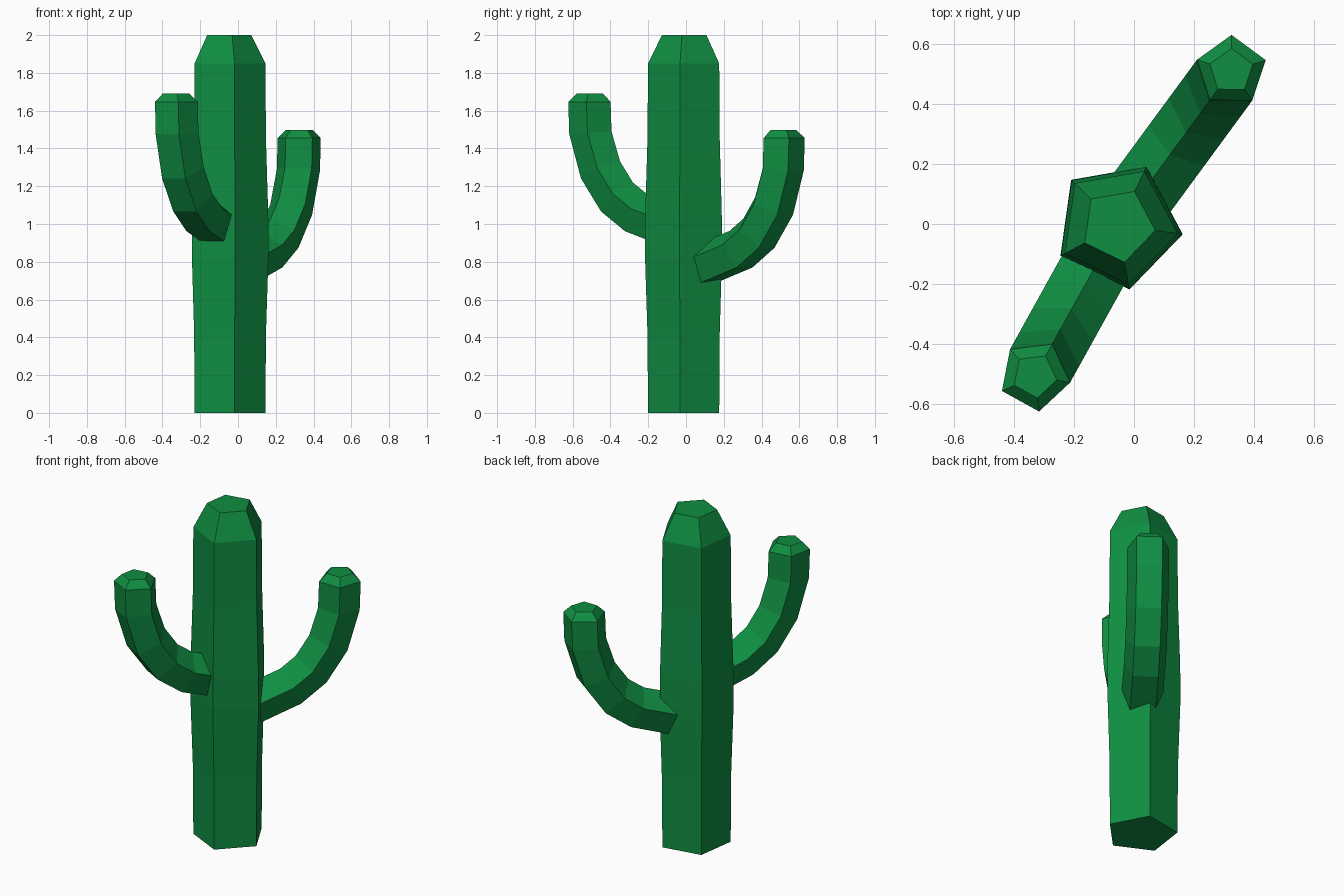
import bpy, bmesh, math
from mathutils import Vector

cube = bpy.data.objects.get("Cube")
if cube:
    bpy.data.objects.remove(cube)

SIDES = 5
AXIS = Vector((-0.053, -0.004, 0))

green = bpy.data.materials.new("cactus green")
green.use_nodes = True
colour = (0.005, 0.27, 0.055, 1)
green.diffuse_color = colour
green.node_tree.nodes["Principled BSDF"].inputs["Base Color"].default_value = colour


def loft(name, rings):
    """Skin a list of equal-sided rings of points and close both ends."""
    bm = bmesh.new()
    loops = [[bm.verts.new(p) for p in ring] for ring in rings]
    for low, high in zip(loops, loops[1:]):
        for i in range(SIDES):
            j = (i + 1) % SIDES
            bm.faces.new((low[i], low[j], high[j], high[i]))
    bm.faces.new(loops[0][::-1])
    bm.faces.new(loops[-1])
    bmesh.ops.recalc_face_normals(bm, faces=bm.faces)
    mesh = bpy.data.meshes.new(name)
    bm.to_mesh(mesh)
    bm.free()
    mesh.materials.append(green)
    obj = bpy.data.objects.new(name, mesh)
    bpy.context.collection.objects.link(obj)
    return obj


def ring(centre, u, v, radius, start):
    """Pentagon around centre in the plane of u and v."""
    angles = [start + math.tau * i / SIDES for i in range(SIDES)]
    return [centre + radius * (u * math.cos(a) + v * math.sin(a)) for a in angles]


# Trunk: slightly swollen in the middle, with a bevelled top
trunk = [(0, 0.2), (0.42, 0.203), (0.85, 0.217), (1.05, 0.215),
         (1.45, 0.203), (1.85, 0.2), (2.0, 0.125)]
X, Y, Z = Vector((1, 0, 0)), Vector((0, 1, 0)), Vector((0, 0, 1))
loft("trunk", [ring(AXIS + Z * z, X, Y, r, math.radians(-8)) for z, r in trunk])

# Arm path: distance out, height, tilt of the ring from level, radius
ARM = [(0.05, 0.757, 71, 0.12), (0.345, 0.856, 63, 0.12), (0.466, 0.943, 45, 0.12),
       (0.568, 1.09, 25, 0.12), (0.63, 1.29, 4, 0.12), (0.636, 1.455, 0, 0.12),
       (0.636, 1.498, 0, 0.075)]


def arm(name, heading, shift, lift):
    """Upturned arm with a ridge on its inner side."""
    h = math.radians(heading)
    out = Vector((math.cos(h), math.sin(h), 0))
    side = Z.cross(out)
    rings = []
    for s, z, tilt, r in ARM:
        t = math.radians(tilt)
        inward = Z * math.sin(t) - out * math.cos(t)
        rings.append(ring(AXIS + out * (s + shift) + Z * (z + lift), inward, side, r, 0))
    loft(name, rings)


arm("left_arm", 53.7, 0, 0)
arm("right_arm", -119, -0.064, 0.192)
